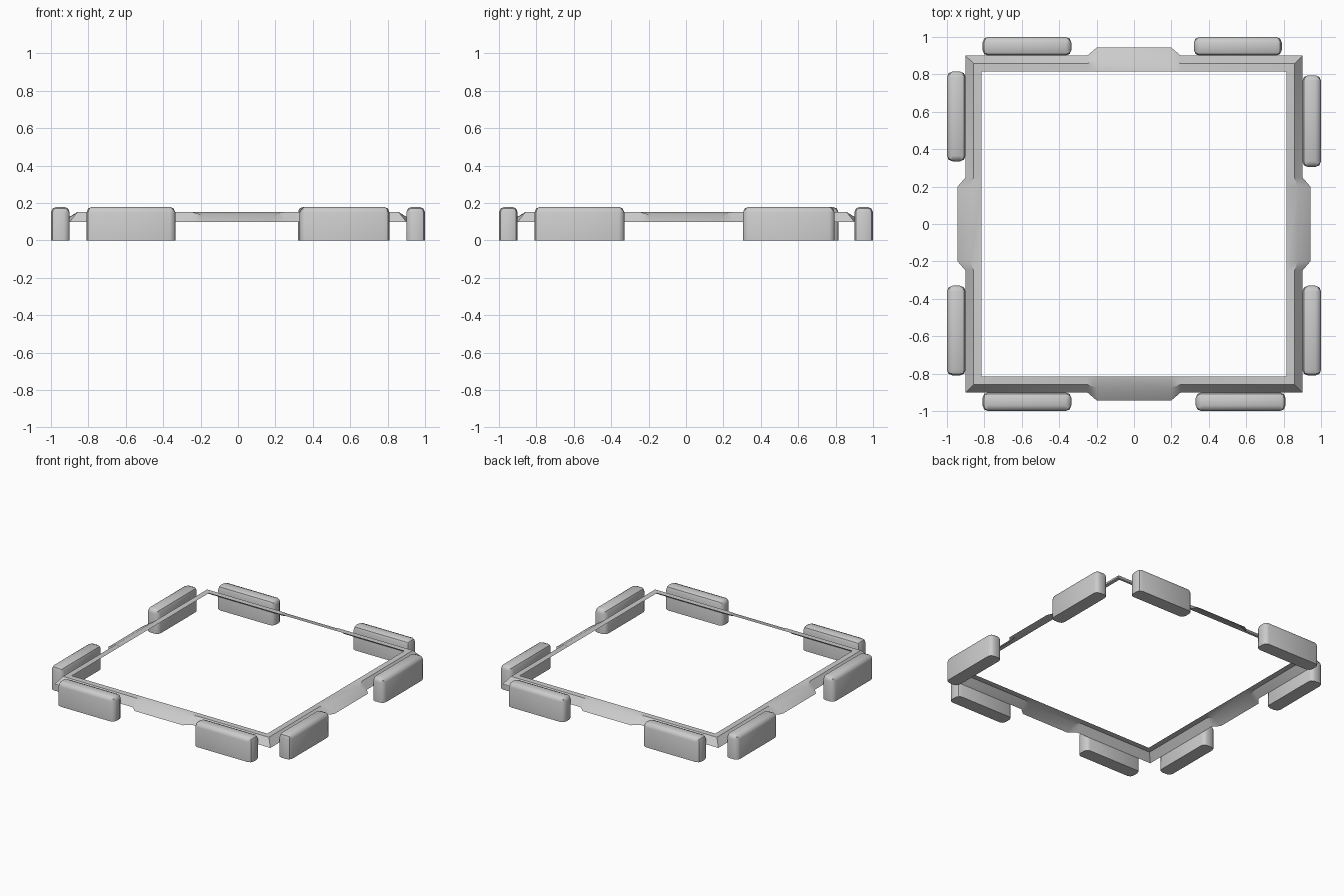
import bpy, bmesh
from mathutils import Matrix
from math import pi

if "Cube" in bpy.data.objects:
    bpy.data.objects.remove(bpy.data.objects["Cube"])


def finish(name, bm, angle):
    bmesh.ops.remove_doubles(bm, verts=bm.verts, dist=0.0005)
    me = bpy.data.meshes.new(name)
    bm.to_mesh(me)
    bm.free()
    ob = bpy.data.objects.new(name, me)
    bpy.context.collection.objects.link(ob)
    bpy.ops.object.select_all(action='DESELECT')
    ob.select_set(True)
    bpy.context.view_layer.objects.active = ob
    bpy.ops.object.shade_smooth_by_angle(angle=angle)
    return ob


# Thin square rim: sloped skirt with a wider flare in the middle of each side
PLAIN = [(0.815, 0.153), (0.858, 0.153), (0.90, 0.10)]
FLARE = [(0.815, 0.153), (0.875, 0.14), (0.943, 0.10)]
STATIONS = [(None, PLAIN), (-0.25, PLAIN), (-0.20, FLARE),
            (0.20, FLARE), (0.25, PLAIN), (1, PLAIN)]

bm = bmesh.new()
for k in range(4):
    rot = Matrix.Rotation(k * pi / 2, 4, 'Z')
    rows = []
    for t, profile in STATIONS:
        row = []
        for d, z in profile:
            # corner stations are mitred along the diagonal
            x = -d if t is None else (d if t == 1 else t)
            v = bm.verts.new((x, -d, z))
            v.co = rot @ v.co
            row.append(v)
        rows.append(row)
    for a, b in zip(rows, rows[1:]):
        for i in range(2):
            bm.faces.new((a[i], a[i + 1], b[i + 1], b[i]))
finish("rim", bm, pi / 6)


# Upright pads around the rim, rounded everywhere except the flat base
def pad(name, x0, x1, y0, y1, height=0.18):
    bm = bmesh.new()
    bmesh.ops.create_cube(bm, size=1)
    for v in bm.verts:
        v.co.x = (x0 + x1) / 2 + v.co.x * (x1 - x0)
        v.co.y = (y0 + y1) / 2 + v.co.y * (y1 - y0)
        v.co.z = (v.co.z + 0.5) * height
    edges = [e for e in bm.edges if max(v.co.z for v in e.verts) > 0.01]
    bmesh.ops.bevel(bm, geom=edges, offset=0.03, segments=2,
                    profile=0.5, affect='EDGES')
    finish(name, bm, pi / 4)


for label, spans in {"front": [(-0.81, -0.335), (0.33, 0.81)],
                     "back": [(-0.81, -0.335), (0.32, 0.79)]}.items():
    y = (-1.0, -0.9) if label == "front" else (0.9, 1.0)
    for side, (a, b) in zip(("left", "right"), spans):
        pad(f"{label}_pad_{side}", a, b, *y)

for label, spans in {"left": [(-0.81, -0.33), (0.335, 0.815)],
                     "right": [(-0.81, -0.33), (0.305, 0.795)]}.items():
    x = (-1.0, -0.9) if label == "left" else (0.9, 1.0)
    for side, (a, b) in zip(("front", "back"), spans):
        pad(f"{label}_pad_{side}", *x, a, b)
